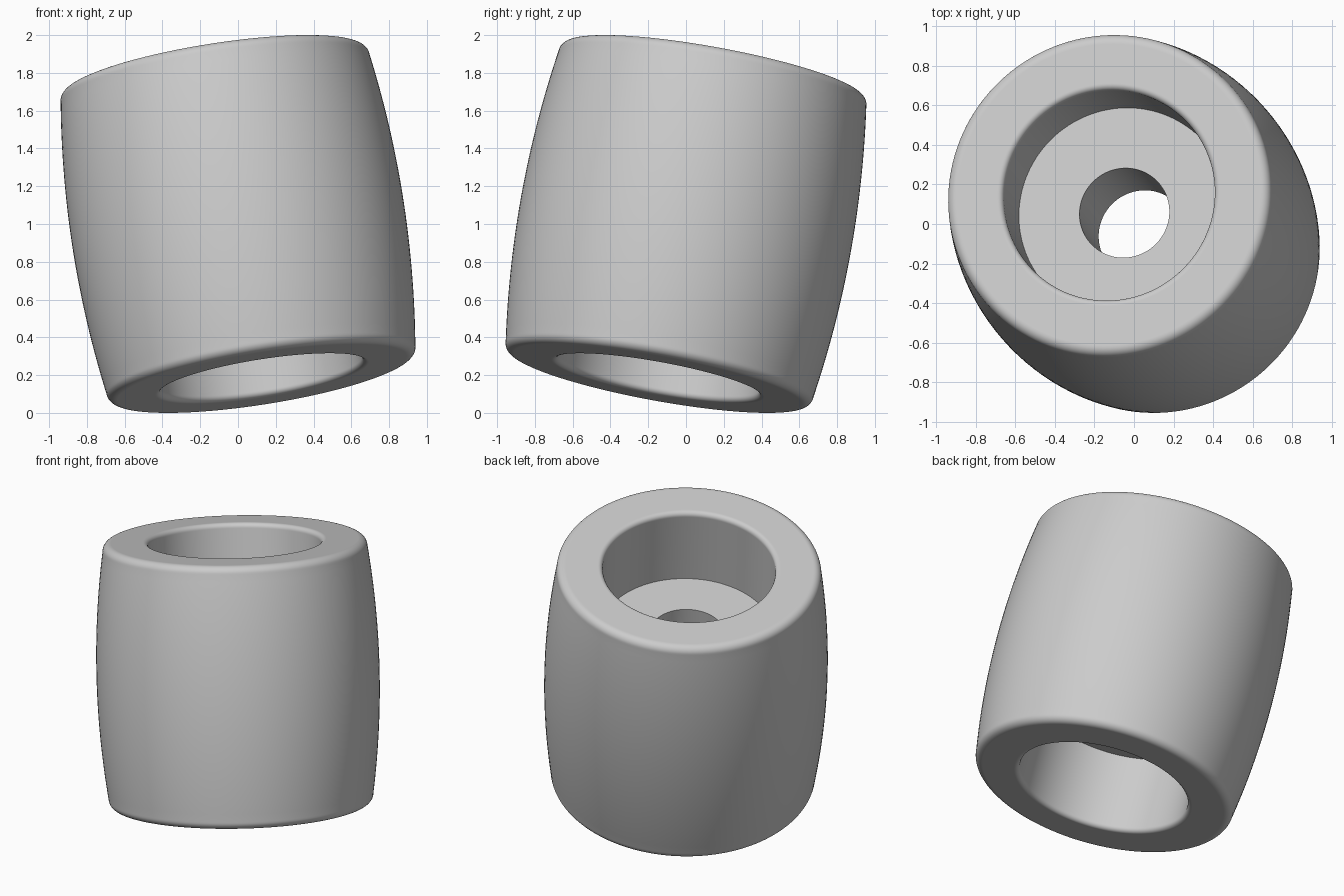
import bpy, bmesh, math
from mathutils import Vector

if "Cube" in bpy.data.objects:
    bpy.data.objects.remove(bpy.data.objects["Cube"])

SEGMENTS = 128
HALF = 0.84            # half length along the axis
AXIS = Vector((-0.153, 0.177, 0.972)).normalized()


def fillet(cr, cz, rad, a0, a1, n=8):
    """Points (radius, height) on a small rounding arc."""
    out = []
    for i in range(n + 1):
        a = math.radians(a0 + (a1 - a0) * i / n)
        out.append((cr + rad * math.cos(a), cz + rad * math.sin(a)))
    return out


# Upper half of the lathe profile, from the bulging side to the through hole
z_end = HALF - 0.05
half = [(0.885 - 0.057 * (i / 16) ** 2, z_end * i / 16) for i in range(16)]
half += fillet(0.778, z_end, 0.05, 0, 90)             # outer rim
half += [(0.774, HALF), (0.574, HALF)]                # flat end face
half += fillet(0.57, HALF - 0.03, 0.03, 90, 180)      # bore rim
half += [(0.54, HALF - 0.034), (0.54, 0.317)]         # bore wall
half += [(0.23, 0.317)]                               # bore floor, through hole

# Mirror it to the lower half, giving a closed cross-section
profile = half + [(r, -z) for r, z in reversed(half[1:])]

# Barrel roller: spin the cross-section around the axis
bm = bmesh.new()
rings = []
for s in range(SEGMENTS):
    a = 2 * math.pi * s / SEGMENTS
    rings.append([bm.verts.new((r * math.cos(a), r * math.sin(a), z))
                  for r, z in profile])
n = len(profile)
for s in range(SEGMENTS):
    A, B = rings[s], rings[(s + 1) % SEGMENTS]
    for i in range(n):
        j = (i + 1) % n
        bm.faces.new((A[i], B[i], B[j], A[j]))
bmesh.ops.recalc_face_normals(bm, faces=bm.faces)

# Lean the axis and raise the roller to stand on the ground
bmesh.ops.transform(bm, matrix=AXIS.to_track_quat('Z', 'Y').to_matrix().to_4x4(),
                    verts=bm.verts)
low = min(v.co.z for v in bm.verts)
bmesh.ops.translate(bm, vec=(0, 0, -low), verts=bm.verts)

mesh = bpy.data.meshes.new("barrel_roller")
bm.to_mesh(mesh)
bm.free()
roller = bpy.data.objects.new("barrel_roller", mesh)
bpy.context.collection.objects.link(roller)

grey = bpy.data.materials.new("light grey")
grey.diffuse_color = (0.6, 0.6, 0.6, 1)
grey.use_nodes = True
grey.node_tree.nodes["Principled BSDF"].inputs["Base Color"].default_value = grey.diffuse_color
mesh.materials.append(grey)

bpy.context.view_layer.objects.active = roller
roller.select_set(True)
bpy.ops.object.shade_smooth_by_angle(angle=math.radians(30))
